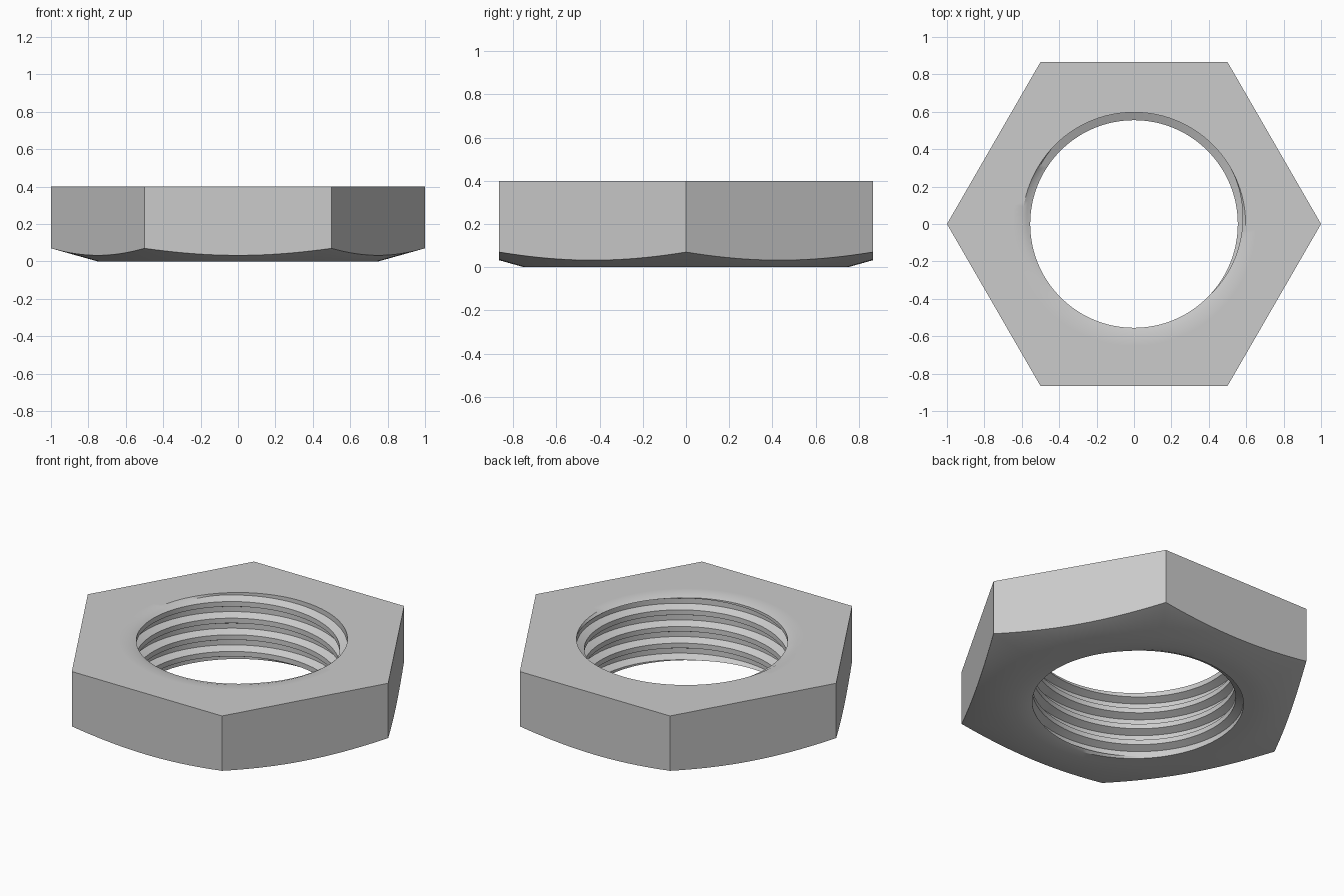
import bpy, bmesh
from math import pi, cos, sin, radians

cube = bpy.data.objects.get("Cube")
if cube:
    bpy.data.objects.remove(cube)

HEIGHT, APOTHEM = 0.4, 3 ** 0.5 / 2
MINOR, MAJOR, PITCH = 0.555, 0.597, 0.1
BEVEL_R, BEVEL_SLOPE = 0.75, 0.28
EDGE = 0.012                      # depth of the countersink at each bore end
COLUMNS = 120                     # multiple of six so corners are exact

# Thread outline over one turn: (fraction of pitch, radius)
THREAD = [(0, MINOR), (0.3, MINOR), (0.5, MAJOR), (0.8, MAJOR), (1, MINOR)]


def thread_radius(z, start):
    t = ((z - start) / PITCH) % 1
    for (t0, r0), (t1, r1) in zip(THREAD, THREAD[1:]):
        if t <= t1:
            return r0 + (r1 - r0) * (t - t0) / (t1 - t0)
    return MINOR


def section(angle):
    """Closed radial section (radius, z) of the nut at one angle."""
    corner = APOTHEM / cos((angle % (pi / 3)) - pi / 6)
    points = [(MAJOR, HEIGHT), (0.65, HEIGHT), (corner, HEIGHT),
              (corner, (corner - BEVEL_R) * BEVEL_SLOPE),
              (BEVEL_R, 0), (0.65, 0), (MAJOR, 0)]
    start = PITCH * (angle / (2 * pi))
    for turn in range(-2, 6):
        for t, _ in THREAD[:-1]:
            z = start + (turn + t) * PITCH
            z = min(max(z, EDGE), HEIGHT - EDGE)
            points.append((thread_radius(z, start), z))
    return points


# Nut body: sections swept round the axis, with the helical thread inside
bm = bmesh.new()
columns = []
for i in range(COLUMNS + 1):
    a = 2 * pi * i / COLUMNS
    columns.append([bm.verts.new((r * cos(a), r * sin(a), z)) for r, z in section(a)])
for left, right in zip(columns, columns[1:]):
    for k in range(len(left)):
        n = (k + 1) % len(left)
        bm.faces.new((left[k], right[k], right[n], left[n]))
bmesh.ops.remove_doubles(bm, verts=bm.verts, dist=0.0001)
bmesh.ops.dissolve_degenerate(bm, dist=0.0001, edges=bm.edges)
bmesh.ops.recalc_face_normals(bm, faces=bm.faces)

mesh = bpy.data.meshes.new("hex_nut")
bm.to_mesh(mesh)
bm.free()
nut = bpy.data.objects.new("hex_nut", mesh)
bpy.context.collection.objects.link(nut)

# Plain grey steel
steel = bpy.data.materials.new("grey_steel")
steel.use_nodes = True
color = (0.6, 0.6, 0.6, 1)
steel.diffuse_color = color
steel.node_tree.nodes["Principled BSDF"].inputs["Base Color"].default_value = color
mesh.materials.append(steel)

# Smooth bore, crisp hexagon edges
bpy.ops.object.select_all(action="DESELECT")
nut.select_set(True)
bpy.context.view_layer.objects.active = nut
bpy.ops.object.shade_smooth_by_angle(angle=radians(30))
